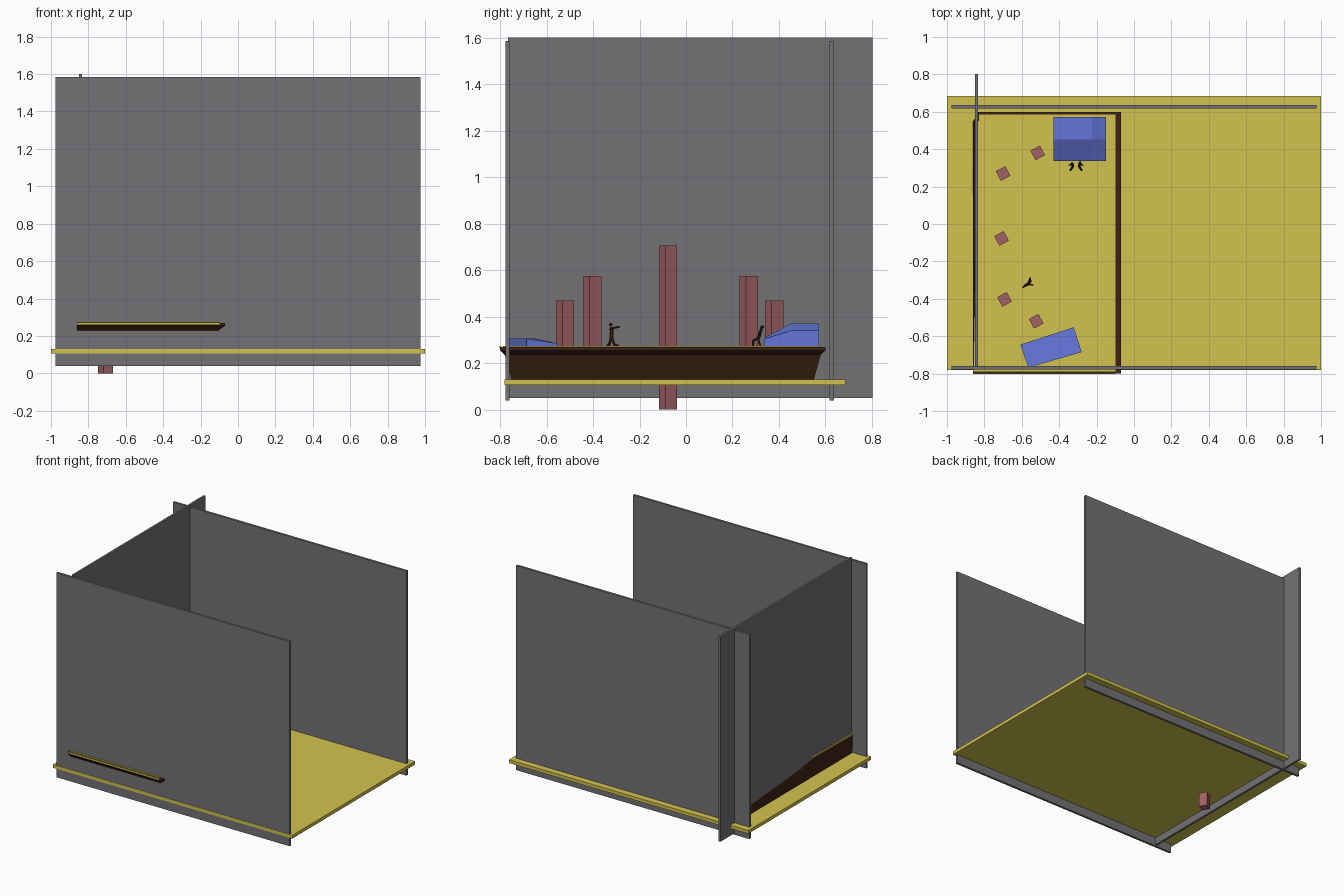
import bpy, bmesh, math
from mathutils import Vector

if "Cube" in bpy.data.objects:
    bpy.data.objects.remove(bpy.data.objects["Cube"])


def material(name, rgb):
    m = bpy.data.materials.new(name)
    m.diffuse_color = (*rgb, 1)
    m.use_nodes = True
    m.node_tree.nodes["Principled BSDF"].inputs["Base Color"].default_value = m.diffuse_color
    return m


YELLOW = material("yellow", (0.65, 0.54, 0.08))
BROWN = material("dark_wood", (0.045, 0.016, 0.007))
RED = material("dusty_red", (0.36, 0.12, 0.13))
BLUE = material("blue", (0.13, 0.18, 0.70))
BLACK = material("charcoal", (0.02, 0.025, 0.025))
MAROON = material("maroon", (0.07, 0.015, 0.012))
GREY = material("wall_grey", (0.17, 0.17, 0.18))


def finish(name, bm, mat):
    bmesh.ops.recalc_face_normals(bm, faces=bm.faces)
    me = bpy.data.meshes.new(name)
    bm.to_mesh(me)
    bm.free()
    ob = bpy.data.objects.new(name, me)
    bpy.context.collection.objects.link(ob)
    me.materials.append(mat)
    return ob


def box(name, lo, hi, mat, turn=0):
    lo, hi = Vector(lo), Vector(hi)
    bm = bmesh.new()
    bmesh.ops.create_cube(bm, size=1)
    bmesh.ops.scale(bm, vec=hi - lo, verts=bm.verts)
    ob = finish(name, bm, mat)
    ob.location = (lo + hi) / 2
    ob.rotation_euler.z = turn
    return ob


def loft(name, rings, mat):
    """Closed solid through rings with equal point counts."""
    bm = bmesh.new()
    rows = [[bm.verts.new(p) for p in r] for r in rings]
    n = len(rows[0])
    for a, b in zip(rows, rows[1:]):
        for i in range(n):
            j = (i + 1) % n
            bm.faces.new((a[i], a[j], b[j], b[i]))
    bm.faces.new(rows[0])
    bm.faces.new(rows[-1])
    return finish(name, bm, mat)


def figure(name, limbs, head, origin, mat):
    """Small figure made of tapered six-sided limbs and a low-poly head."""
    bm = bmesh.new()
    for a, b, r in limbs:
        a, b = Vector(a), Vector(b)
        new = bmesh.ops.create_cone(bm, cap_ends=True, segments=6, radius1=r,
                                    radius2=r * 0.75, depth=(b - a).length)["verts"]
        q = Vector((0, 0, 1)).rotation_difference(b - a)
        for v in new:
            v.co = q @ v.co + (a + b) / 2
    if head:
        new = bmesh.ops.create_icosphere(bm, subdivisions=1, radius=0.008)["verts"]
        bmesh.ops.translate(bm, vec=head, verts=new)
    finish(name, bm, mat).location = origin


# floor and three walls
box("floor", (-1, -0.78, 0.105), (1, 0.685, 0.13), YELLOW)
box("front_wall", (-0.975, -0.777, 0.04), (0.975, -0.76, 1.585), GREY)
box("back_wall", (-0.975, 0.618, 0.04), (0.975, 0.636, 1.585), GREY)
box("left_wall", (-0.85, -0.765, 0.05), (-0.834, 0.803, 1.6), GREY)

# raised stage: tapered body with a moulded lip, left edge slightly askew
rings = []
for z, inset, back_left in ((0.13, 0.05, -0.86), (0.23, 0.022, -0.84), (0.235, 0.02, -0.838),
                            (0.255, 0.0, -0.832), (0.27, 0.0, -0.83)):
    right = -0.07 - inset * 1.4
    rings.append([(-0.86, -0.8 + inset, z), (right, -0.8 + inset, z),
                  (right, 0.6 - inset, z), (back_left, 0.6 - inset, z)])
loft("stage_body", rings, BROWN)
deck = [(-0.86, -0.788), (-0.1, -0.788), (-0.1, 0.586), (-0.832, 0.586)]
loft("stage_deck", [[(x, y, z) for x, y in deck] for z in (0.262, 0.274)], YELLOW)
box("stage_front_strip", (-0.86, -0.802, 0.262), (-0.1, -0.798, 0.273), YELLOW)

# standing panels in an arc
for i, (x, y, base, top, deg) in enumerate((
        (-0.515, 0.38, 0.2, 0.47, 28), (-0.7, 0.27, 0.2, 0.575, 28), (-0.708, -0.077, 0, 0.705, 28),
        (-0.692, -0.403, 0.2, 0.575, 28), (-0.523, -0.52, 0.2, 0.47, 28))):
    h = 0.029
    box(f"pillar_{i + 1}", (x - h, y - h, base), (x + h, y + h, top), RED, math.radians(deg))

# large blue block with chamfered front and right side
bm = bmesh.new()
xs, ys = (-0.43, -0.225, -0.15), (0.338, 0.452, 0.572)
heights = ((0.31, 0.31, 0.305), (0.37, 0.37, 0.34), (0.37, 0.37, 0.34))
grid = [[[bm.verts.new((x, y, heights[j][i] if up else 0.265)) for i, x in enumerate(xs)]
         for j, y in enumerate(ys)] for up in (0, 1)]
for g in grid:
    for j in range(2):
        for i in range(2):
            bm.faces.new((g[j][i], g[j][i + 1], g[j + 1][i + 1], g[j + 1][i]))
rim = ((0, 0), (0, 1), (0, 2), (1, 2), (2, 2), (2, 1), (2, 0), (1, 0))
for a, b in zip(rim, rim[1:] + rim[:1]):
    bm.faces.new((grid[0][a[0]][a[1]], grid[0][b[0]][b[1]],
                  grid[1][b[0]][b[1]], grid[1][a[0]][a[1]]))
finish("tall_blue_block", bm, BLUE)

# low blue block, turned, with its back corner dropping
plan = [(-0.565, -0.768), (-0.28, -0.685), (-0.322, -0.552), (-0.608, -0.645)]
tops = (0.305, 0.305, 0.285, 0.305)
loft("low_blue_block", [[(x, y, 0.265) for x, y in plan],
                        [(x, y, z) for (x, y), z in zip(plan, tops)]], BLUE)

# standing figure with outstretched arms
figure("standing_figure", [
    ((0, 0, 0.04), (-0.02, -0.012, 0), 0.007), ((0, 0, 0.04), (0.014, 0.014, 0), 0.007),
    ((-0.02, -0.012, 0.003), (-0.03, -0.02, 0.003), 0.005),
    ((0.014, 0.014, 0.003), (0.012, 0.03, 0.003), 0.005),
    ((0, 0, 0.038), (0, 0, 0.082), 0.009),
    ((0, 0, 0.075), (0.012, 0.034, 0.083), 0.005),
    ((0, 0, 0.075), (0.028, -0.008, 0.07), 0.005)],
    (0, -0.004, 0.092), (-0.567, -0.32, 0.274), MAROON)

# pair of seated players on stools in front of the tall block
for side in (-1, 1):
    figure("seated_figure_" + ("left" if side < 0 else "right"), [
        ((0, 0, 0.03), (0.004 * side, 0.016, 0.08), 0.008),
        ((0, 0, 0.03), (0.01 * side, -0.02, 0.025), 0.006),
        ((0.01 * side, -0.02, 0.025), (0.014 * side, -0.022, 0), 0.005),
        ((0, 0, 0.03), (0.012 * side, 0.01, 0), 0.005),
        ((0.004 * side, 0.014, 0.07), (0.022 * side, 0.002, 0.045), 0.004)],
        (0.004 * side, 0.018, 0.082) if side > 0 else None,
        (-0.31 + 0.017 * side, 0.31, 0.274), BLACK)
